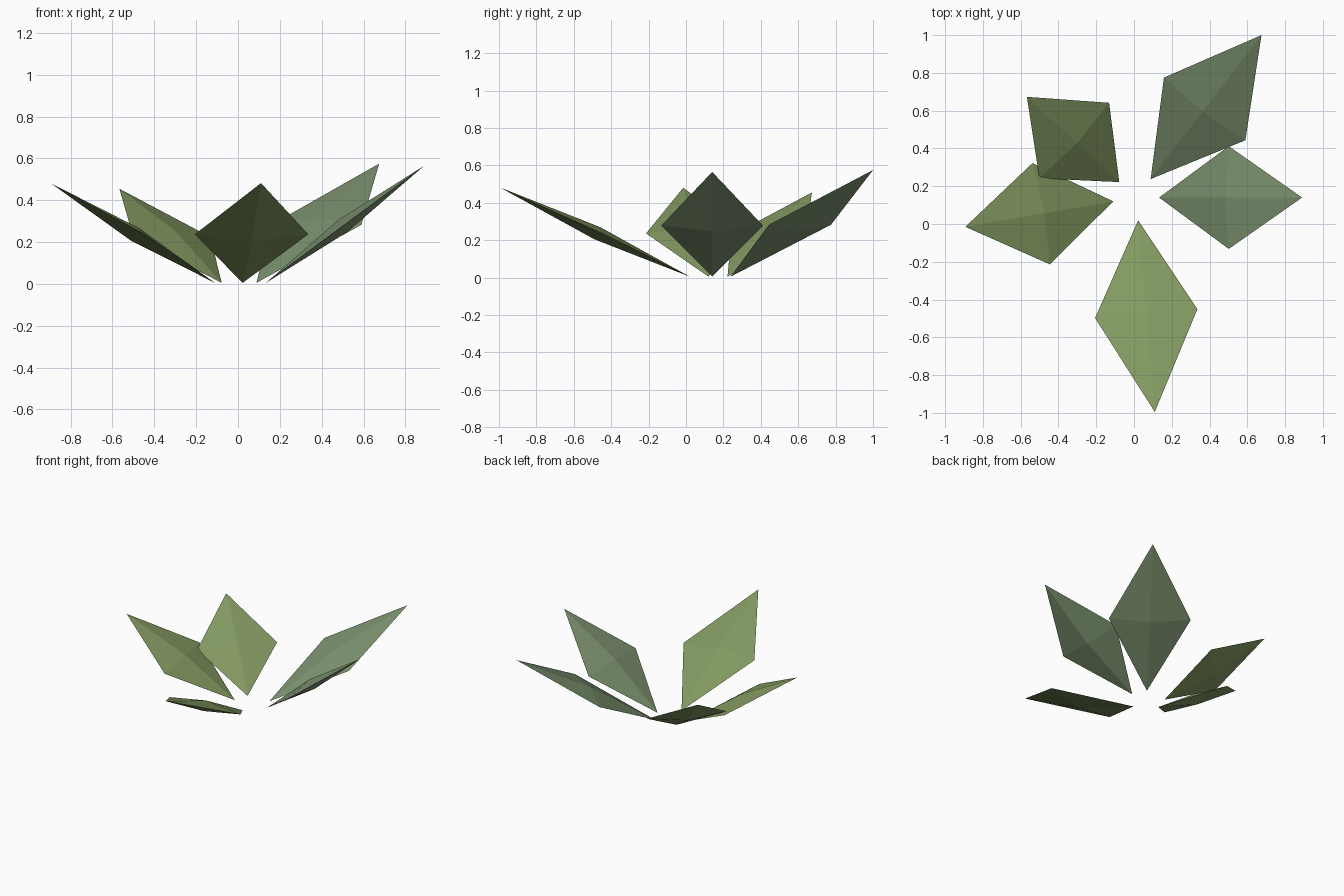
import bpy, bmesh
from mathutils import Vector

if "Cube" in bpy.data.objects:
    bpy.data.objects.remove(bpy.data.objects["Cube"])

HALF_WIDTH = 0.272
HALF_THICK = 0.036


def srgb(r, g, b):
    return [((c / 255 + 0.055) / 1.055) ** 2.4 for c in (r, g, b)] + [1.0]


def material(name, rgb):
    m = bpy.data.materials.new(name)
    m.diffuse_color = srgb(*rgb)
    m.use_nodes = True
    m.node_tree.nodes["Principled BSDF"].inputs["Base Color"].default_value = m.diffuse_color
    return m


olive = material("olive_green", (131, 153, 97))
sage = material("sage_green", (124, 146, 111))


# Flattened eight-sided diamond leaf running from its base to its tip
def leaf(name, base, tip, mat):
    base, tip = Vector(base), Vector(tip)
    axis = tip - base
    side = axis.cross(Vector((0, 0, 1))).normalized()
    normal = side.cross(axis).normalized()
    centre = base + axis * 0.487
    bm = bmesh.new()
    rim = [bm.verts.new(p) for p in
           (base, centre + side * HALF_WIDTH, tip, centre - side * HALF_WIDTH)]
    for s in (1, -1):
        ridge = bm.verts.new(centre + normal * HALF_THICK * s)
        for i in range(4):
            bm.faces.new((rim[i], rim[(i + 1) % 4], ridge))
    bmesh.ops.recalc_face_normals(bm, faces=bm.faces)
    mesh = bpy.data.meshes.new(name)
    bm.to_mesh(mesh)
    bm.free()
    mesh.materials.append(mat)
    bpy.context.collection.objects.link(bpy.data.objects.new(name, mesh))


# Ring of five leaves spreading outward
leaf("front_leaf", (0.022, 0.02, 0.005), (0.11, -0.995, 0.482), olive)
leaf("left_leaf", (-0.11, 0.12, 0.005), (-0.893, -0.015, 0.48), olive)
leaf("back_left_leaf", (-0.078, 0.222, 0.005), (-0.567, 0.673, 0.455), olive)
leaf("back_right_leaf", (0.088, 0.238, 0.005), (0.675, 1.0, 0.575), sage)
leaf("right_leaf", (0.133, 0.14, 0.005), (0.89, 0.14, 0.565), sage)
